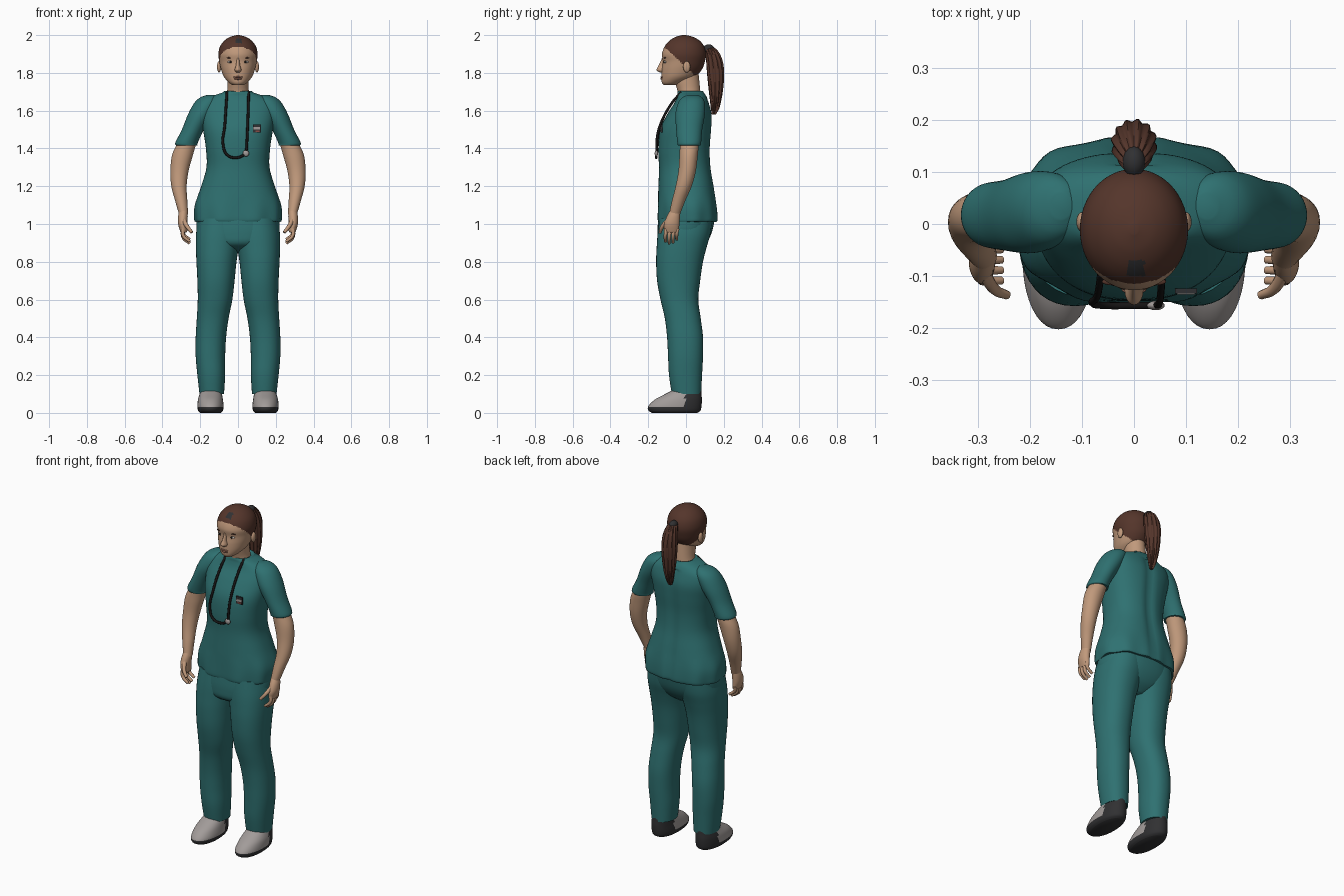
import bpy, bmesh, math
from mathutils import Vector

cube = bpy.data.objects.get("Cube")
if cube:
    bpy.data.objects.remove(cube, do_unlink=True)


def material(name, *rgb):
    m = bpy.data.materials.new(name)
    m.use_nodes = True
    m.diffuse_color = (*rgb, 1)
    bsdf = next(n for n in m.node_tree.nodes if n.type == 'BSDF_PRINCIPLED')
    bsdf.inputs["Base Color"].default_value = (*rgb, 1)
    return m


TEAL = material("teal cloth", .028, .165, .165)
SKIN = material("skin", .53, .32, .2)
HAIR = material("brown hair", .09, .036, .024)
SHOE = material("light grey", .36, .33, .32)
DARK = material("dark grey", .03, .03, .032)
BLACK = material("black rubber", .008, .007, .007)
WHITE = material("eye white", .55, .5, .46)
LIPS = material("lips", .36, .16, .11)
RED = material("badge red", .25, .07, .06)


def finish(name, bm, mats, rule=None):
    """Turn a bmesh into a smooth shaded object, colouring faces by a rule."""
    bmesh.ops.recalc_face_normals(bm, faces=bm.faces)
    if rule:
        for f in bm.faces:
            f.material_index = rule(f.calc_center_median())
    me = bpy.data.meshes.new(name)
    bm.to_mesh(me)
    bm.free()
    for m in mats:
        me.materials.append(m)
    me.shade_smooth()
    me.set_sharp_from_angle(angle=math.radians(50))
    ob = bpy.data.objects.new(name, me)
    bpy.context.collection.objects.link(ob)
    return ob


def refine(rows, sub):
    """Smooth interpolation through the section rows."""
    out = []
    for i in range(len(rows) - 1):
        a, b = rows[max(i - 1, 0)], rows[i]
        c, d = rows[i + 1], rows[min(i + 2, len(rows) - 1)]
        for s in range(sub):
            t = s / sub
            out.append([q + .5 * t * (r - p + t * (2 * p - 5 * q + 4 * r - w + t * (3 * (q - r) + w - p)))
                        for p, q, r, w in zip(a, b, c, d)])
    return out + [list(rows[-1])]


def loft(name, rows, mats, side=1, n=40, sub=5, power=2.0, shape=None, rule=None):
    """Stack level sections, each (z, half width, y0, y1) or (z, x0, x1, y0, y1)."""
    rows = [(r[0], -r[1], *r[1:]) if len(r) == 4 else r for r in rows]
    bm = bmesh.new()
    rings = []
    for z, x0, x1, y0, y1 in refine(rows, sub):
        ring = []
        for k in range(n):
            a = math.tau * k / n
            c, s = math.cos(a), math.sin(a)
            u = math.copysign(abs(c) ** (2 / power), c)
            v = math.copysign(abs(s) ** (2 / power), s)
            co = Vector(((x0 + x1) / 2 + u * (x1 - x0) / 2, (y0 + y1) / 2 + v * (y1 - y0) / 2, z))
            if shape:
                co += shape(co, a)
            co.x *= side
            ring.append(bm.verts.new(co))
        rings.append(ring)
    for lo, hi in zip(rings, rings[1:]):
        for k in range(n):
            bm.faces.new((lo[k], lo[k - 1], hi[k - 1], hi[k]))
    bm.faces.new(rings[0])
    bm.faces.new(rings[-1])
    return finish(name, bm, mats, rule)


def blob(name, centre, radii, mat):
    bm = bmesh.new()
    bmesh.ops.create_uvsphere(bm, u_segments=20, v_segments=12, radius=1)
    bmesh.ops.scale(bm, vec=radii, verts=bm.verts)
    bmesh.ops.translate(bm, vec=centre, verts=bm.verts)
    return finish(name, bm, [mat])


def plate(name, centre, size, mat):
    bm = bmesh.new()
    bmesh.ops.create_cube(bm, size=1)
    bmesh.ops.scale(bm, vec=size, verts=bm.verts)
    bmesh.ops.translate(bm, vec=centre, verts=bm.verts)
    return finish(name, bm, [mat])


def tube(name, points, radius, mat, taper=1.0):
    cu = bpy.data.curves.new(name, 'CURVE')
    cu.dimensions = '3D'
    cu.bevel_depth, cu.bevel_resolution, cu.use_fill_caps = radius, 3, True
    sp = cu.splines.new('BEZIER')
    sp.bezier_points.add(len(points) - 1)
    for i, (bp, co) in enumerate(zip(sp.bezier_points, points)):
        bp.co = co
        bp.handle_left_type = bp.handle_right_type = 'AUTO'
        bp.radius = 1 + (taper - 1) * i / (len(points) - 1)
    cu.materials.append(mat)
    bpy.context.collection.objects.link(bpy.data.objects.new(name, cu))


# Shirt with a crease down the back and soft folds at the hem
def shirt_folds(co, a):
    crease = -.012 * math.exp(-(co.x / .025) ** 2) if co.y > 0 and co.z < 1.66 else 0
    fold = .005 * math.sin(9 * a) * max(0, 1.16 - co.z) / .15
    return Vector((fold * math.cos(a), crease + fold * math.sin(a), .3 * fold))


loft("shirt", [(1.012, .226, -.148, .163), (1.03, .23, -.152, .168), (1.1, .228, -.15, .163),
               (1.2, .195, -.146, .148), (1.3, .167, -.143, .132), (1.4, .17, -.147, .128),
               (1.5, .185, -.137, .135), (1.58, .195, -.1, .137), (1.64, .19, -.062, .122),
               (1.675, .14, -.048, .108), (1.695, .085, -.045, .095), (1.703, .07, -.04, .09),
               (1.69, .05, -.03, .08)], [TEAL], n=72, power=2.4, shape=shirt_folds)

# Trousers: hips joining two legs
loft("trouser_hips", [(.85, .05, -.06, .05), (.89, .16, -.14, .1), (.95, .215, -.152, .135),
                      (1.03, .22, -.146, .153)], [TEAL], power=2.3)

for side, label in ((1, "left_"), (-1, "right_")):
    loft(label + "trouser_leg",
         [(.1, .074, .204, -.075, .08), (.2, .068, .215, -.09, .085), (.3, .068, .224, -.095, .09),
          (.4, .063, .224, -.1, .09), (.5, .05, .218, -.112, .078), (.6, .03, .213, -.135, .065),
          (.7, .018, .215, -.153, .075), (.8, .008, .22, -.158, .09), (.88, -.005, .223, -.155, .11),
          (.95, -.02, .222, -.15, .13), (1.03, -.02, .21, -.14, .14)], [TEAL], side, power=2.2)

    # Shoe: light upper, dark sole and heel
    loft(label + "shoe",
         [(0, .09, .2, -.18, .06), (.012, .08, .211, -.198, .076), (.035, .076, .215, -.2, .082),
          (.07, .08, .212, -.165, .084), (.1, .085, .203, -.11, .082), (.125, .09, .195, -.06, .08)],
         [SHOE, DARK], side, sub=6, power=2.15, rule=lambda c: int(c.z < .032 or c.y > -.005))

    loft(label + "sleeve",
         [(1.415, .215, .325, -.042, .076), (1.43, .213, .332, -.046, .08), (1.5, .18, .297, -.052, .086),
          (1.58, .13, .265, -.056, .1), (1.64, .1, .232, -.042, .1), (1.67, .1, .2, -.02, .085),
          (1.684, .12, .16, .01, .06)], [TEAL], side)

    # Bare arm, palm and fingers
    loft(label + "arm",
         [(1.05, .264, .312, -.09, -.032), (1.12, .268, .332, -.075, -.005), (1.2, .272, .353, -.055, .03),
          (1.28, .262, .358, -.04, .052), (1.36, .24, .35, -.035, .062), (1.42, .222, .325, -.032, .066),
          (1.5, .19, .28, -.03, .06)], [SKIN], side, n=28)
    loft(label + "palm",
         [(.955, .275, .302, -.11, -.042), (.965, .268, .307, -.114, -.038), (1, .268, .317, -.115, -.035),
          (1.04, .266, .317, -.102, -.032), (1.075, .268, .31, -.082, -.03)], [SKIN], side, n=28)
    for i, finger in enumerate(("index", "middle", "ring", "little")):
        y = -.105 + .02 * i
        drop = (.01, 0, .005, .02)[i]
        tube(label + finger + "_finger",
             [(side * .292, y, .975), (side * .289, y - .004, .928 + drop),
              (side * .255, y - .004, .897 + drop)], .011, SKIN, .7)
    tube(label + "thumb", [(side * .29, -.09, 1.025), (side * .268, -.126, .985),
                           (side * .244, -.137, .955)], .013, SKIN, .65)

    # Ear, eye and brow
    blob(label + "ear", (side * .1, .004, 1.832), (.011, .019, .03), SKIN)
    blob(label + "eye", (side * .039, -.109, 1.858), (.016, .008, .007), WHITE)
    blob(label + "iris", (side * .039, -.115, 1.858), (.0065, .004, .0065), BLACK)
    blob(label + "brow", (side * .041, -.111, 1.88), (.021, .007, .0035), HAIR)

# Neck, and a head with the hair coloured above a slanted hairline
loft("neck", [(1.64, .075, -.04, .08), (1.7, .058, -.044, .076), (1.76, .055, -.06, .07),
              (1.81, .055, -.06, .065)], [SKIN])


def head_colour(c):
    if c.z < 1.83 - .94 * c.y:
        return 0
    return 2 if -.012 < c.x < .02 and -.1 < c.y < -.07 else 1


loft("head", [(1.735, .028, -.118, -.05), (1.75, .05, -.128, -.01), (1.78, .075, -.13, .05),
              (1.82, .09, -.128, .085), (1.86, .099, -.123, .1), (1.9, .104, -.127, .106),
              (1.94, .095, -.113, .096), (1.97, .073, -.088, .073), (1.99, .043, -.055, .038),
              (2, .008, -.02, 0)], [SKIN, HAIR, DARK], n=72, sub=9, rule=head_colour)
loft("nose", [(1.803, .012, -.14, -.1), (1.816, .018, -.156, -.1), (1.84, .011, -.145, -.1),
              (1.878, .007, -.127, -.1)], [SKIN], n=20)
blob("upper_lip", (0, -.126, 1.778), (.024, .009, .005), LIPS)
blob("lower_lip", (0, -.126, 1.769), (.02, .009, .006), LIPS)

# Ponytail with strand grooves, held by a tie
loft("ponytail", [(1.58, .008, .14, .155), (1.62, .02, .133, .176), (1.7, .034, .124, .192),
                  (1.8, .042, .113, .2), (1.87, .04, .108, .19), (1.92, .028, .1, .165),
                  (1.94, .012, .1, .135)], [HAIR], n=60,
     shape=lambda co, a: .003 * math.sin(12 * a + 9 * co.z) * Vector((math.cos(a), math.sin(a), 0)))
blob("hair_tie", (0, .12, 1.927), (.022, .03, .024), DARK)

# Stethoscope hanging from the collar
tube("stethoscope_loop", [(-.058, -.025, 1.698), (-.062, -.075, 1.64), (-.07, -.136, 1.52),
                          (-.079, -.153, 1.42), (-.055, -.157, 1.364), (0, -.157, 1.352),
                          (.036, -.157, 1.368)], .007, BLACK)
tube("stethoscope_strand", [(.056, -.025, 1.698), (.055, -.075, 1.64), (.051, -.138, 1.52),
                            (.048, -.154, 1.45), (.044, -.156, 1.38)], .007, BLACK)
blob("stethoscope_chest_piece", (.042, -.157, 1.374), (.017, .009, .017), SHOE)

# Name badge
plate("badge", (.1, -.129, 1.505), (.042, .009, .042), DARK)
plate("badge_card", (.1, -.134, 1.506), (.034, .004, .014), SHOE)
plate("badge_stripe", (.104, -.134, 1.492), (.022, .004, .008), RED)
